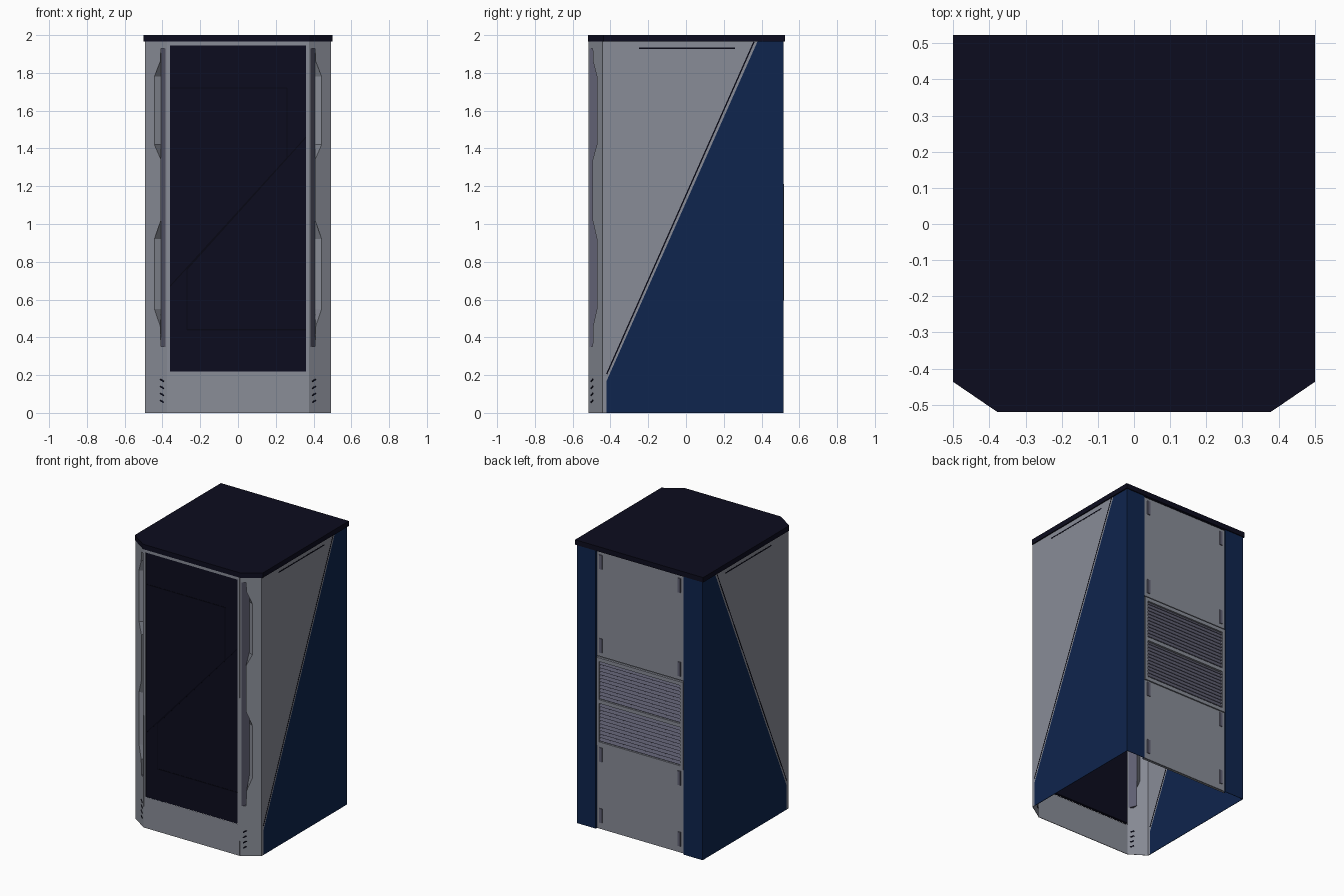
import bpy
import bmesh
from mathutils import Vector as V

cube = bpy.data.objects.get("Cube")
if cube:
    bpy.data.objects.remove(cube, do_unlink=True)


def material(name, rgb):
    m = bpy.data.materials.new(name)
    m.use_nodes = True
    m.diffuse_color = (*rgb, 1)
    m.node_tree.nodes["Principled BSDF"].inputs["Base Color"].default_value = (*rgb, 1)
    return m


GREY = material("panel grey", (0.25, 0.265, 0.31))
BLUE = material("navy blue", (0.0045, 0.018, 0.075))
DARK = material("near black", (0.0037, 0.0037, 0.013))
SLATE = material("slate purple", (0.12, 0.12, 0.175))
SEAM = material("seam black", (0.002, 0.002, 0.007))


def finish(name, bm, mats):
    bmesh.ops.recalc_face_normals(bm, faces=bm.faces)
    me = bpy.data.meshes.new(name)
    bm.to_mesh(me)
    bm.free()
    for m in mats:
        me.materials.append(m)
    ob = bpy.data.objects.new(name, me)
    bpy.context.collection.objects.link(ob)
    return ob


def sheet(name, polys, mats, indices=None, thick=0.004):
    """Thin sheet metal made of flat polygons, thickened about its middle."""
    bm = bmesh.new()
    for i, poly in enumerate(polys):
        f = bm.faces.new([bm.verts.new(p) for p in poly])
        f.material_index = indices[i] if indices else 0
    bmesh.ops.remove_doubles(bm, verts=bm.verts, dist=0.0001)
    ob = finish(name, bm, mats)
    mod = ob.modifiers.new("thickness", "SOLIDIFY")
    mod.thickness, mod.offset = thick, 0
    return ob


def box(name, x, y, z, mat):
    bm = bmesh.new()
    bmesh.ops.create_cube(bm, size=1)
    for v in bm.verts:
        v.co = [(r[0] + r[1]) / 2 + c * (r[1] - r[0]) for c, r in zip(v.co, (x, y, z))]
    return finish(name, bm, [mat])


def ribbon(name, points, normal, width, mat, thick=0.006):
    """Narrow strips along a path lying in a plane."""
    quads = []
    for a, b in zip(points, points[1:]):
        a, b = V(a), V(b)
        s = (b - a).cross(V(normal)).normalized() * width / 2
        quads.append([a + s, b + s, b - s, a - s])
    return sheet(name, quads, [mat], thick=thick)


TOP = 1.965
W, BACK, FRONT = 0.49, 0.515, -0.515
CX, CY = 0.375, -0.44          # chamfer corners
DOOR_X, DOOR_Z0, DOOR_Z1 = 0.36, 0.22, 1.945

# Lid with clipped front corners
bm = bmesh.new()
outline = [(-0.5, 0.523), (0.5, 0.523), (0.5, -0.437), (0.378, -0.52), (-0.378, -0.52), (-0.5, -0.437)]
base = bm.faces.new([bm.verts.new((x, y, TOP)) for x, y in outline])
new = bmesh.ops.extrude_face_region(bm, geom=[base])["geom"]
bmesh.ops.translate(bm, vec=(0, 0, 2 - TOP), verts=[g for g in new if isinstance(g, bmesh.types.BMVert)])
bm.faces.new([v for v in base.verts]) if not base.is_valid else None
finish("lid", bm, [DARK])


# Front frame around the door
def front_rect(x0, x1, z0, z1):
    return [(x0, FRONT, z0), (x1, FRONT, z0), (x1, FRONT, z1), (x0, FRONT, z1)]


sheet("front_frame", [front_rect(-CX, CX, 0, DOOR_Z0), front_rect(-CX, CX, DOOR_Z1, TOP),
                      front_rect(-CX, -DOOR_X, DOOR_Z0, DOOR_Z1),
                      front_rect(DOOR_X, CX, DOOR_Z0, DOOR_Z1)], [GREY])
box("front_door", (-DOOR_X, DOOR_X), (-0.514, -0.495), (DOOR_Z0, DOOR_Z1), DARK)
y = -0.514
ribbon("door_upper_seam", [(-0.36, y, 1.72), (0.26, y, 1.72), (0.26, y, 1.35), (-0.36, y, 0.67)],
       (0, 1, 0), 0.006, SEAM, 0.003)
ribbon("door_lower_seam", [(0.36, y, 1.46), (-0.27, y, 0.76), (-0.27, y, 0.44), (0.36, y, 0.44)],
       (0, 1, 0), 0.006, SEAM, 0.003)

# Outer edge of the corner groove: height and x, wide at two grips
GROOVE = [(1.93, 0.408), (1.86, 0.412), (1.78, 0.443), (1.42, 0.443), (1.34, 0.408),
          (1.02, 0.408), (0.92, 0.443), (0.55, 0.443), (0.46, 0.412), (0.35, 0.408)]
INNER, VALLEY_X, VALLEY_Y = 0.383, 0.407, -0.455


def on_chamfer(x, z):
    return (x, FRONT + (x - CX) / (W - CX) * (CY - FRONT), z)


def corner(s):
    def flip(p):
        return (p[0] * s, p[1], p[2])

    inner = [on_chamfer(INNER, z) for z, _ in GROOVE]
    outer = [on_chamfer(x, z) for z, x in GROOVE]
    valley = [(VALLEY_X, VALLEY_Y, z) for z, _ in GROOVE]
    polys = [[on_chamfer(CX, 0), on_chamfer(INNER, 0)] + inner[::-1]
             + [on_chamfer(INNER, TOP), on_chamfer(CX, TOP)],
             [on_chamfer(INNER, 0), on_chamfer(W, 0), on_chamfer(W, TOP), on_chamfer(INNER, TOP),
              inner[0]] + outer + [inner[-1]]]
    mats = [0, 0]
    for i in range(len(GROOVE) - 1):
        polys += [[inner[i], inner[i + 1], valley[i + 1], valley[i]],
                  [valley[i], valley[i + 1], outer[i + 1], outer[i]]]
        mats += [1, 0]
    for i in (0, -1):
        polys.append([inner[i], valley[i], outer[i]])
        mats.append(1)
    return [[flip(p) for p in poly] for poly in polys], mats


# Everything that repeats on both sides
for s, side in ((1, "left"), (-1, "right")):
    polys, mats = corner(s)
    sheet(f"{side}_front_corner", polys, [GREY, SLATE], mats, 0.002)
    for i in range(4):
        z = 0.055 + 0.037 * i
        a, b = on_chamfer(0.392, z), on_chamfer(0.412, z + 0.012)
        ribbon(f"{side}_corner_slit", [(a[0] * s, a[1], a[2]), (b[0] * s, b[1], b[2])],
               (0.55 * s, -0.83, 0), 0.008, SEAM)

    def wall(pts):
        return [(W * s, y, z) for y, z in pts]

    # Side wall: grey upper part, blue lower wedge and rear strip
    sheet(f"{side}_side_panel",
          [wall([(CY, 0), (-0.42, 0), (-0.42, 0.17), (0.378, TOP), (CY, TOP)]),
           wall([(-0.42, 0), (BACK, 0), (BACK, TOP), (0.378, TOP), (-0.42, 0.17)]),
           [(W * s, BACK, 0), (0.345 * s, BACK, 0), (0.345 * s, BACK, TOP), (W * s, BACK, TOP)],
           [(0.345 * s, BACK, 0), (0.345 * s, 0.5, 0), (0.345 * s, 0.5, TOP), (0.345 * s, BACK, TOP)]],
          [GREY, BLUE], [0, 1, 1, 1])
    ribbon(f"{side}_diagonal_seam", wall([(-0.42, 0.205), (0.36, TOP)]), (1, 0, 0), 0.007, SEAM)
    ribbon(f"{side}_top_slot", wall([(-0.25, 1.93), (0.26, 1.93)]), (1, 0, 0), 0.008, SEAM)

    # Rear latches
    for z in (1.84, 1.25, 0.48, 0.05):
        x = sorted((0.295 * s, 0.317 * s))
        box(f"{side}_rear_latch", x, (0.505, 0.517), (z, z + 0.1), SLATE)

# Back: two access panels with a vent bay between them
box("rear_wall", (-0.345, 0.345), (0.497, 0.502), (0, TOP), GREY)
box("rear_upper_panel", (-0.338, 0.338), (0.5, 0.511), (1.222, 1.96), GREY)
box("rear_lower_panel", (-0.338, 0.338), (0.5, 0.511), (0.005, 0.592), GREY)
for z in (1.2, 0.905, 0.607):
    box("vent_rail", (-0.338, 0.338), (0.5, 0.518), (z - 0.013, z + 0.013), GREY)
for x in (-0.327, 0.327):
    box("vent_post", (x - 0.011, x + 0.011), (0.5, 0.518), (0.607, 1.2), GREY)
for z0 in (0.62, 0.918):
    box("vent_backing", (-0.316, 0.316), (0.5, 0.505), (z0, z0 + 0.269), SLATE)
    for i in range(11):
        z = z0 + 0.012 + i * 0.0242
        sheet("vent_slat", [[(-0.316, 0.505, z + 0.012), (0.316, 0.505, z + 0.012),
                             (0.316, 0.514, z - 0.006), (-0.316, 0.514, z - 0.006)]], [SLATE], thick=0.003)
